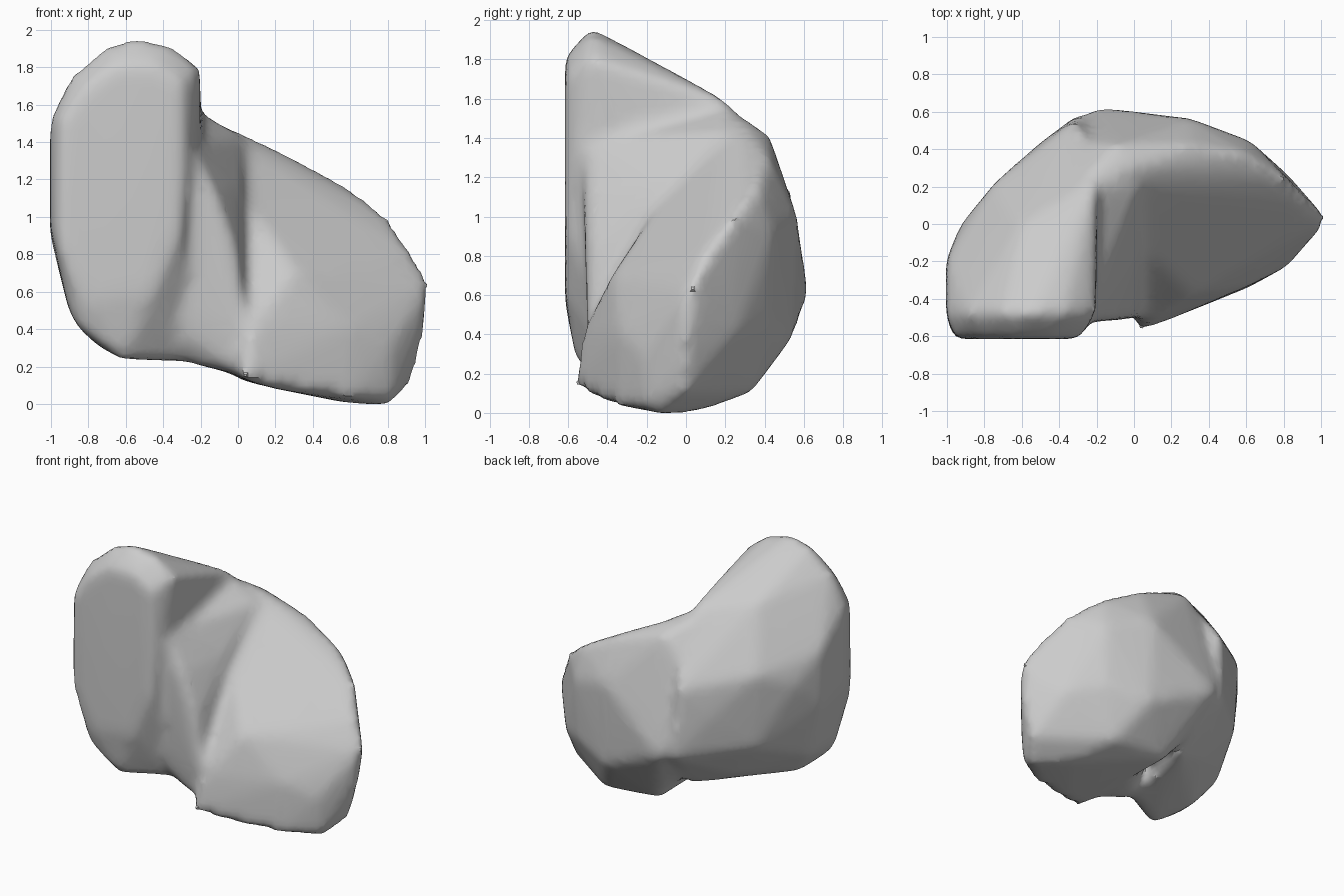
import bpy, bmesh

cube = bpy.data.objects.get("Cube")
if cube:
    bpy.data.objects.remove(cube, do_unlink=True)

stone = bpy.data.materials.new("stone_grey")
stone.use_nodes = True
grey = (0.6, 0.6, 0.6, 1)
stone.diffuse_color = grey
stone.node_tree.nodes["Principled BSDF"].inputs["Base Color"].default_value = grey


def add_hull(bm, points):
    """Add one closed convex lump to the mesh."""
    verts = [bm.verts.new(p) for p in points]
    result = bmesh.ops.convex_hull(bm, input=verts)
    loose = [v for v in result["geom_interior"] if isinstance(v, bmesh.types.BMVert)]
    bmesh.ops.delete(bm, geom=loose, context="VERTS")


# Upright slab: flat front outline, bevelled rim, then the sloping back
FRONT = -.61
RIM = -.48
upright = [(x, FRONT, z) for x, z in (
    (-.95, 1.5), (-.96, .85), (-.8, .55), (-.45, .6),
    (-.3, .95), (-.3, 1.7), (-.45, 1.8), (-.65, 1.8), (-.82, 1.68))]
upright += [(x, RIM, z) for x, z in (
    (-1, 1.52), (-1, .95), (-.9, .5), (-.21, 1.8), (-.38, 1.92),
    (-.55, 1.95), (-.7, 1.91), (-.89, 1.75))]
upright += [
    (-1, -.2, 1.3), (-1, -.2, .9), (-.9, -.2, .5), (-.92, 0, 1.1),
    (-.6, 0, 1.64), (-.35, 0, 1.69), (-.2, .22, 1.57), (-.74, .22, 1.2), (-.72, .2, .65),
    (-.5, .43, .9), (-.3, .56, 1.1), (-.3, .58, .6), (-.5, .15, .38), (-.2, .25, .27),
    (-.75, -.27, .31), (-.85, -.55, .4), (-.62, -.55, .23), (-.28, -.36, .22)]

# Reclining mass: ridge, rounded tip, back and sloping front
reclining = [
    (-.3, .2, 1.56), (0, .3, 1.45), (-.1, .42, 1.41), (.3, .42, 1.29), (.6, .37, 1.14),
    (.8, .25, .99), (.94, .1, .8), (1.03, .02, .62), (1, 0, .4), (.92, 0, .1),
    (.8, -.12, -.01), (.6, .05, 0),
    (-.4, .45, 1.1), (.3, .56, 1.0), (.3, .54, .38), (-.2, .62, .6), (-.4, .4, .6),
    (.62, .44, .9), (.6, .42, .45), (.82, .26, .4), (.45, .33, .1), (0, .32, .13),
    (.03, -.57, .13), (.08, -.52, .4), (.2, -.48, .08), (.6, -.34, .03),
    (.6, -.33, .4), (.82, -.22, .3), (.82, -.2, .03), (.3, -.37, .7)]

# Saddle filling the valley between the two
saddle = [
    (-.25, -.5, 1.38), (-.12, -.52, 1.1), (0, -.48, .8), (.04, -.5, .4), (.04, -.46, .15),
    (-.2, .2, 1.55), (.02, .2, 1.42), (.02, -.15, 1.16),
    (-.5, -.5, 1.2), (-.5, -.45, .5), (-.3, -.36, .23), (-.5, 0, 1.2), (0, 0, .15)]

bm = bmesh.new()
for lump in (upright, reclining, saddle):
    add_hull(bm, lump)
mesh = bpy.data.meshes.new("boulder")
bm.to_mesh(mesh)
bm.free()
mesh.materials.append(stone)
boulder = bpy.data.objects.new("boulder", mesh)
bpy.context.collection.objects.link(boulder)
bpy.context.view_layer.objects.active = boulder
boulder.select_set(True)

# Fuse the lumps, wear the edges down and regain the lost thickness
remesh = boulder.modifiers.new("fuse", "REMESH")
remesh.mode = "VOXEL"
remesh.voxel_size = .035
smooth = boulder.modifiers.new("wear", "SMOOTH")
smooth.factor = .5
smooth.iterations = 10
swell = boulder.modifiers.new("swell", "DISPLACE")
swell.mid_level = 0
swell.strength = .006
decimate = boulder.modifiers.new("facets", "DECIMATE")
decimate.ratio = .4
for name in [m.name for m in boulder.modifiers]:
    bpy.ops.object.modifier_apply(modifier=name)

# Stand it on the ground
boulder.location.z = -min(v.co.z for v in boulder.data.vertices)
bpy.ops.object.shade_smooth_by_angle(angle=.6)
